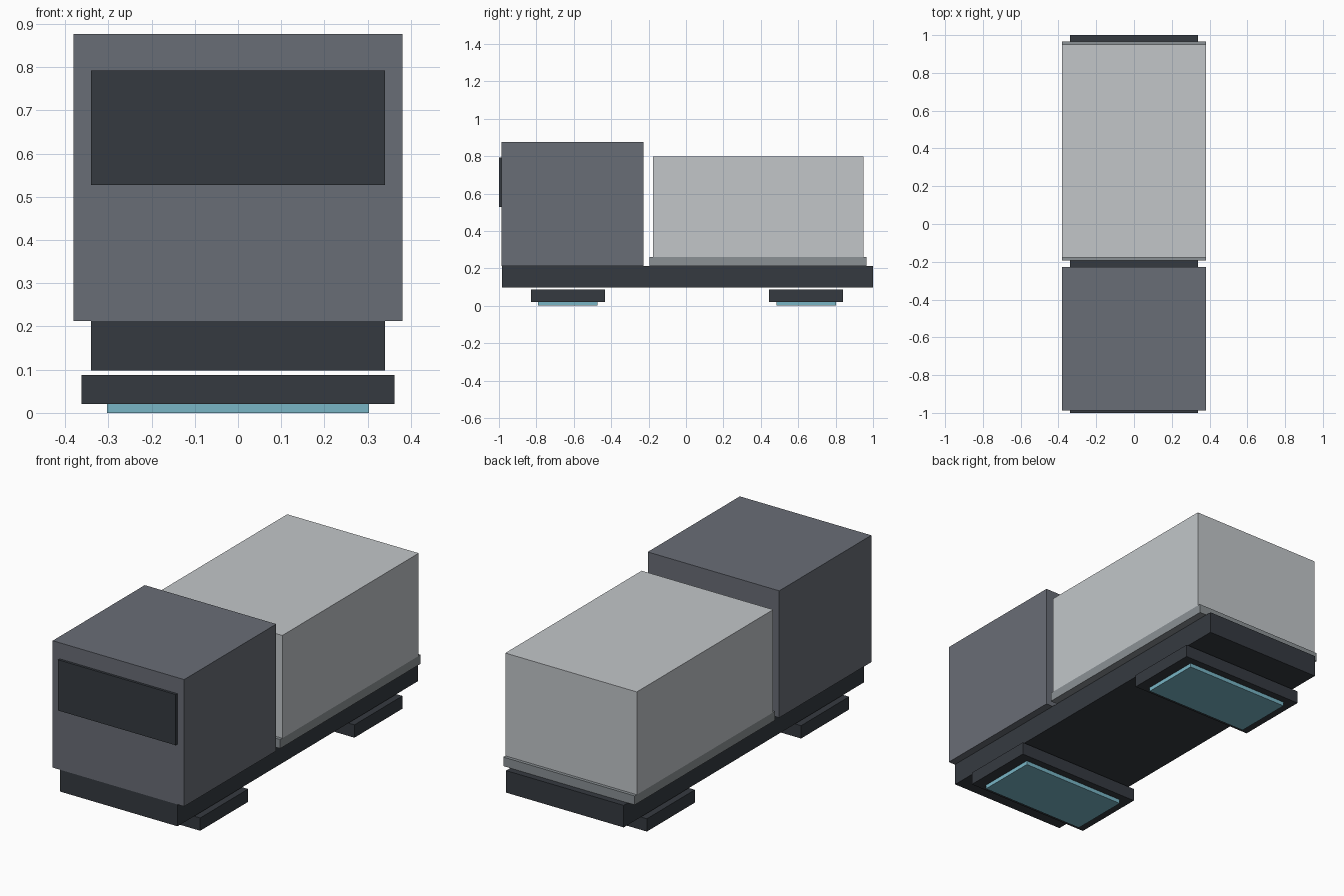
import bpy

cube = bpy.data.objects.get("Cube")
if cube:
    bpy.data.objects.remove(cube, do_unlink=True)


def linear(c):
    c /= 255
    return c / 12.92 if c <= 0.04045 else ((c + 0.055) / 1.055) ** 2.4


def material(name, *rgb):
    colour = (*[linear(c) for c in rgb], 1)
    mat = bpy.data.materials.new(name)
    mat.use_nodes = True
    mat.diffuse_color = colour
    bsdf = next(n for n in mat.node_tree.nodes if n.type == 'BSDF_PRINCIPLED')
    bsdf.inputs["Base Color"].default_value = colour
    return mat


slate = material("slate grey", 105, 109, 118)
dark = material("dark charcoal", 53, 58, 64)
silver = material("light silver", 194, 198, 201)
steel = material("mid grey", 139, 145, 149)
teal = material("pale teal", 120, 181, 197)


def box(name, half_width, y, z, mat):
    """Box centred on x, spanning the given y and z ranges."""
    bpy.ops.mesh.primitive_cube_add(size=1, location=(0, sum(y) / 2, sum(z) / 2))
    obj = bpy.context.object
    obj.name = name
    obj.scale = (2 * half_width, y[1] - y[0], z[1] - z[0])
    bpy.ops.object.transform_apply(location=False, rotation=False, scale=True)
    obj.data.materials.append(mat)


# Chassis and cab
box("chassis", 0.34, (-0.985, 1.0), (0.098, 0.213), dark)
box("cab", 0.38, (-0.987, -0.227), (0.213, 0.876), slate)
box("windscreen", 0.34, (-1.0, -0.985), (0.527, 0.792), dark)

# Cargo bed and container
box("cargo_bed", 0.38, (-0.194, 0.966), (0.213, 0.26), steel)
box("cargo_container", 0.38, (-0.177, 0.949), (0.26, 0.797), silver)

# Hover units with glowing pads underneath
for label, y in (("front", -0.631), ("rear", 0.642)):
    box(label + "_hover_unit", 0.362, (y - 0.198, y + 0.198), (0.021, 0.088), dark)
    box(label + "_hover_pad", 0.303, (y - 0.159, y + 0.159), (0.0, 0.021), teal)
